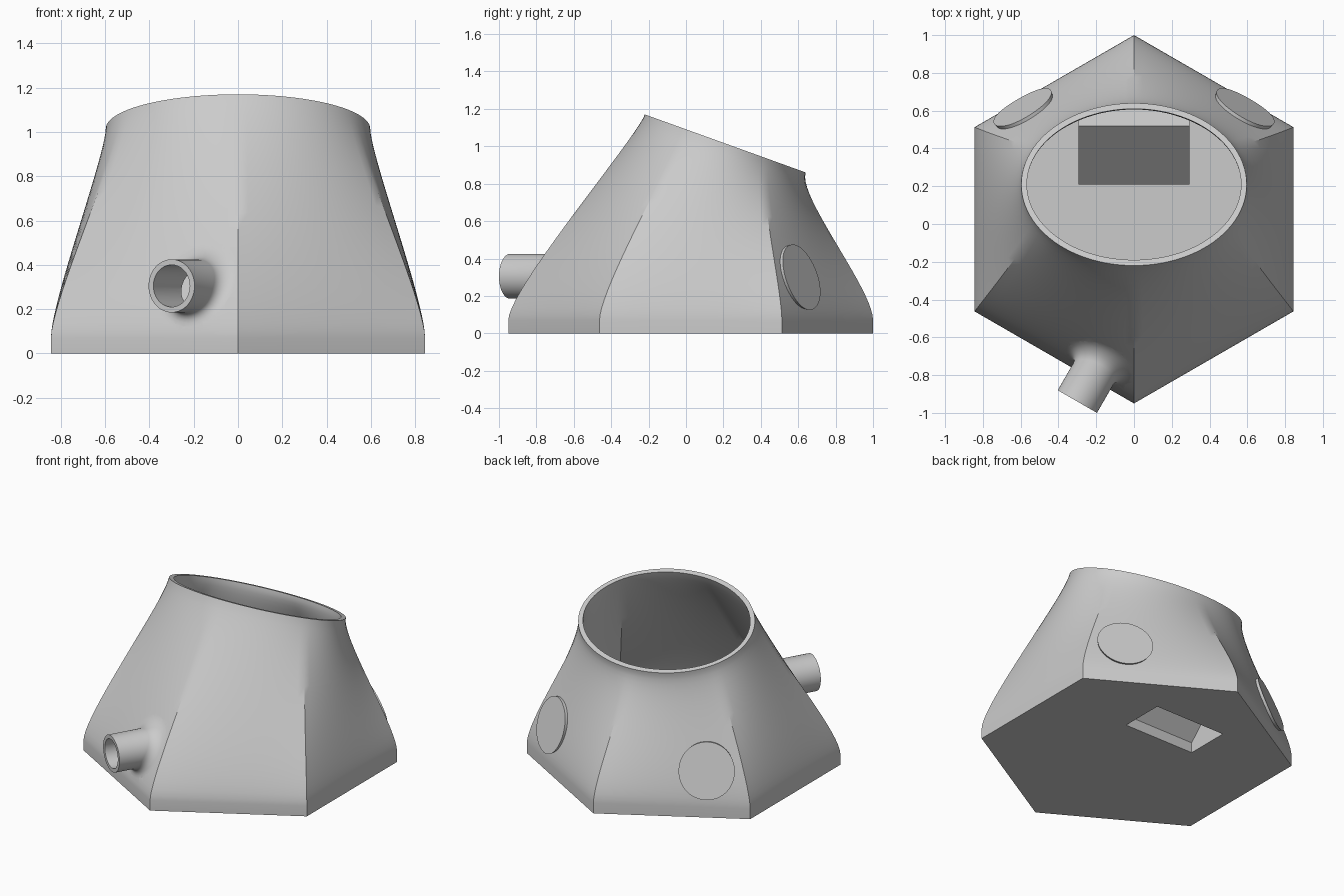
import bpy, bmesh, math
from mathutils import Vector
from mathutils.bvhtree import BVHTree

if "Cube" in bpy.data.objects:
    bpy.data.objects.remove(bpy.data.objects["Cube"])

PER_EDGE, RISE = 16, 20
N = 6 * PER_EDGE
CY = 0.025                       # centre of the hexagonal foot
TOP = Vector((0, 0.21, 1.015))   # centre of the tilted rim
SLOPE = Vector((0, 0.43, -0.155))
RIM_NORMAL = Vector((0, 0.339, 0.941))

grey = bpy.data.materials.new("warm_grey")
grey.diffuse_color = (0.6, 0.6, 0.6, 1)
grey.use_nodes = True
grey.node_tree.nodes["Principled BSDF"].inputs["Base Color"].default_value = grey.diffuse_color


def make(name, bm):
    bmesh.ops.recalc_face_normals(bm, faces=bm.faces)
    me = bpy.data.meshes.new(name)
    bm.to_mesh(me)
    bm.free()
    me.materials.append(grey)
    ob = bpy.data.objects.new(name, me)
    bpy.context.collection.objects.link(ob)
    return ob


def bridge(bm, r0, r1):
    n = len(r0)
    for i in range(n):
        j = (i + 1) % n
        bm.faces.new((r0[i], r0[j], r1[j], r1[i]))


def solid(name, rings):
    """Closed solid lofted through rings of points."""
    bm = bmesh.new()
    loops = [[bm.verts.new(p) for p in r] for r in rings]
    for a, b in zip(loops, loops[1:]):
        bridge(bm, a, b)
    bm.faces.new(loops[0])
    bm.faces.new(loops[-1])
    return make(name, bm)


def wall_rings(inset, z0):
    """Rings from the hexagon up to the tilted ellipse."""
    radius = 0.975 - inset / math.cos(math.pi / 6)
    a = 0.597 - inset
    scale = 1 - inset / 0.43
    corner = [Vector((radius * math.cos(math.radians(30 + 60 * k)),
                      CY + radius * math.sin(math.radians(30 + 60 * k)), 0))
              for k in range(7)]
    base, top = [], []
    for i in range(N):
        k, f = divmod(i, PER_EDGE)
        base.append(corner[k].lerp(corner[k + 1], f / PER_EDGE))
        t = math.radians(30) + 2 * math.pi * i / N
        top.append(TOP + Vector((a * math.cos(t), 0, 0)) + SLOPE * scale * math.sin(t))
    rings = [[p + Vector((0, 0, z0)) for p in base]]
    m0, m1 = Vector((0, 0, 0.5)), RIM_NORMAL * 0.4
    for s in range(RISE + 1):
        t = s / RISE
        h = (2*t**3 - 3*t*t + 1, t**3 - 2*t*t + t, 3*t*t - 2*t**3, t**3 - t*t)
        rings.append([(p + Vector((0, 0, 0.07))) * h[0] + m0 * h[1] + q * h[2] + m1 * h[3]
                      for p, q in zip(base, top)])
    return rings


# Hollow shell: outer wall, rim, inner wall and floor
outer = wall_rings(0, 0)
shell = solid("shell", outer + wall_rings(0.03, 0.03)[::-1])
bm = bmesh.new()
bm.from_mesh(shell.data)
tree = BVHTree.FromBMesh(bm)
bm.free()


def port_rings(px, py, pz, direction, steps):
    """Rings round a level axis; steps are (radius, offset from wall or None, fixed distance)."""
    d = Vector(direction).normalized()
    side = Vector((-d.y, d.x, 0))
    centre = Vector((px, py, pz))
    rings = []
    for r, off, fixed in steps:
        ring = []
        for i in range(48):
            t = 2 * math.pi * i / 48
            p = centre + side * (r * math.cos(t)) + Vector((0, 0, r * math.sin(t)))
            if off is None:
                ring.append(p + d * fixed)
            else:
                hit = tree.ray_cast(p + d * 1.0, -d)[0]
                ring.append(hit + d * off)
        rings.append(ring)
    return rings


def fillet(r, size, sign):
    out = []
    for k in range(7):
        a = math.pi / 2 * k / 6
        out.append((r + size * (1 - math.sin(a)), sign * size * (1 - math.cos(a)), 0))
    return out


def prism(name, half, profile):
    return solid(name, [[Vector((x, y, z)) for y, z in profile] for x in (-half, half)])


def boolean(tool, operation):
    tool.hide_render = True
    mod = shell.modifiers.new("cut", 'BOOLEAN')
    mod.operation, mod.solver, mod.object = operation, 'EXACT', tool
    bpy.context.view_layer.objects.active = shell
    bpy.ops.object.modifier_apply(modifier=mod.name)
    bpy.data.objects.remove(tool)


# Side pipe with a filleted root
front = (-0.5, -0.866, 0)
pipe = solid("pipe", port_rings(-0.3, -0.94, 0.305, front,
             [(0.185, -0.015, 0)] + fillet(0.12, 0.065, 1) + [(0.12, None, 0)]))
bore = solid("pipe_bore", port_rings(-0.3, -0.94, 0.305, front,
             [(0.095, None, -0.5), (0.095, None, 0.1)]))

# Sloped pocket hood standing on the floor
hood = prism("hood", 0.295, [(0.21, 0.01), (0.21, 0.09), (0.52, 0.40),
                             (0.70, 0.22), (0.57, 0.09), (0.57, 0.01)])
pocket = prism("pocket", 0.265, [(0.24, -0.02), (0.24, 0.07), (0.52, 0.35),
                                 (0.65, 0.22), (0.54, 0.11), (0.54, -0.02)])

boolean(pipe, 'UNION')
boolean(bore, 'DIFFERENCE')
boolean(hood, 'UNION')
boolean(pocket, 'DIFFERENCE')

# Two rounded holes in the back walls
for s in (-1, 1):
    hole = solid("hole", port_rings(s * 0.55, 0.55, 0.3, (s * 0.5, 0.866, 0),
                 [(0.175, 0.02, 0)] + fillet(0.12, 0.05, -1) + [(0.12, -0.11, 0)]))
    boolean(hole, 'DIFFERENCE')

# Smooth walls, sharp rims
bpy.ops.object.select_all(action='DESELECT')
shell.select_set(True)
bpy.context.view_layer.objects.active = shell
bpy.ops.object.shade_smooth_by_angle(angle=math.radians(30))
